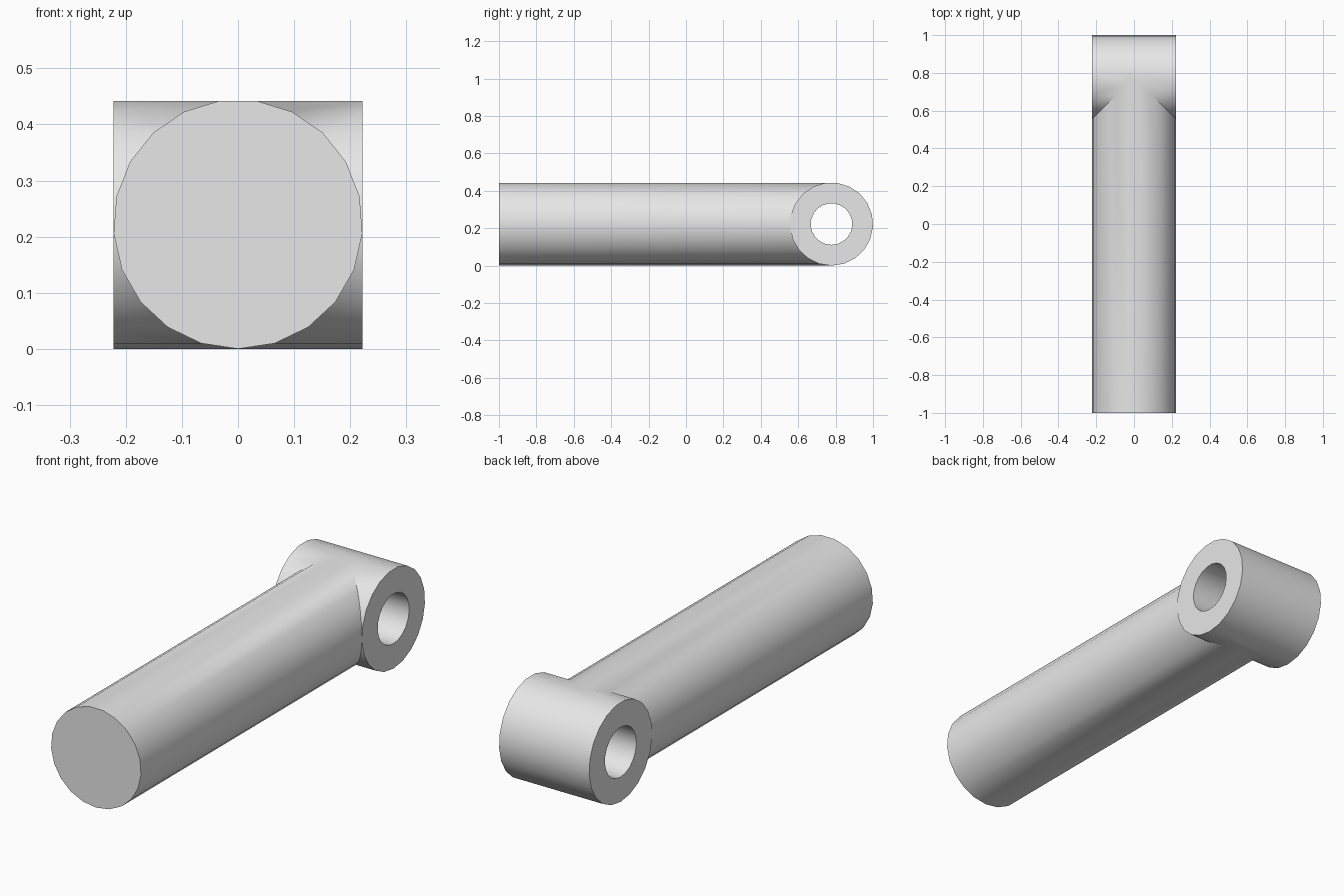
import bpy
import bmesh
import math
from mathutils import Vector

SIDES = 21
RADIUS = 0.2222
EYE_Y = 1 - RADIUS

if "Cube" in bpy.data.objects:
    bpy.data.objects.remove(bpy.data.objects["Cube"], do_unlink=True)

grey = bpy.data.materials.new("plain_grey")
grey.use_nodes = True
colour = (0.8, 0.8, 0.8, 1)
grey.diffuse_color = colour
grey.node_tree.nodes["Principled BSDF"].inputs["Base Color"].default_value = colour


def cylinder(name, radius, start, end):
    """Horizontal cylinder between two points, one corner pointing straight down."""
    start, end = Vector(start), Vector(end)
    down = Vector((0, 0, -1))
    side = (end - start).normalized().cross(down)
    bm = bmesh.new()
    ring = []
    for i in range(SIDES):
        a = math.tau * i / SIDES
        ring.append(bm.verts.new(start + radius * (down * math.cos(a) + side * math.sin(a))))
    base = bm.faces.new(ring)
    extruded = bmesh.ops.extrude_face_region(bm, geom=[base], use_keep_orig=True)
    top = [v for v in extruded["geom"] if isinstance(v, bmesh.types.BMVert)]
    bmesh.ops.translate(bm, verts=top, vec=end - start)
    bmesh.ops.recalc_face_normals(bm, faces=bm.faces)
    mesh = bpy.data.meshes.new(name)
    bm.to_mesh(mesh)
    bm.free()
    mesh.materials.append(grey)
    obj = bpy.data.objects.new(name, mesh)
    bpy.context.collection.objects.link(obj)
    return obj


def combine(target, other, operation):
    """Apply a boolean and drop the second object."""
    mod = target.modifiers.new(operation.lower(), 'BOOLEAN')
    mod.operation = operation
    mod.solver = 'EXACT'
    mod.object = other
    other.hide_render = True
    bpy.ops.object.select_all(action='DESELECT')
    target.select_set(True)
    bpy.context.view_layer.objects.active = target
    bpy.ops.object.modifier_apply(modifier=mod.name)
    bpy.data.objects.remove(other, do_unlink=True)


# Long rod joined to the crosswise eye, then bored through
rod = cylinder("rod_with_eye", RADIUS, (0, -1, RADIUS), (0, EYE_Y, RADIUS))
eye = cylinder("eye", RADIUS, (-RADIUS, EYE_Y, RADIUS), (RADIUS, EYE_Y, RADIUS))
bore = cylinder("bore", RADIUS / 2, (-0.4, EYE_Y, RADIUS), (0.4, EYE_Y, RADIUS))
combine(rod, eye, 'UNION')
combine(rod, bore, 'DIFFERENCE')

# Smooth round walls, crisp rims
bpy.ops.object.shade_smooth_by_angle(angle=math.radians(30))
